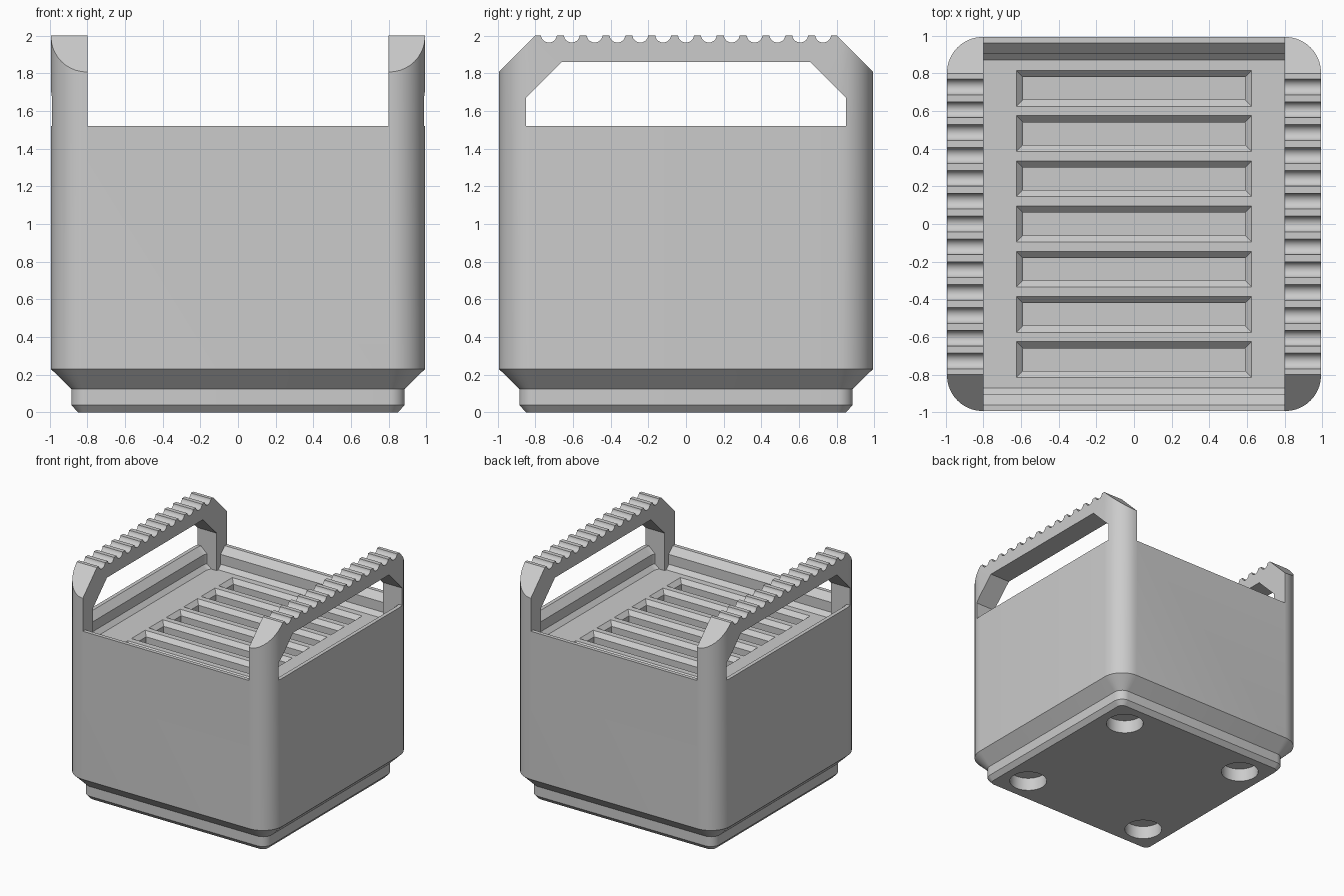
import bpy
import bmesh
import math

cube = bpy.data.objects.get("Cube")
if cube:
    bpy.data.objects.remove(cube, do_unlink=True)

CORNER = 0.803   # centre of every corner rounding
SIDE = 0.993     # half width of the bin
RIM = 1.52       # height of the rim
FLOOR = 1.344    # height of the sunken deck

grey = bpy.data.materials.new("light_grey")
grey.use_nodes = True
colour = (0.6, 0.6, 0.6, 1)
grey.diffuse_color = colour
grey.node_tree.nodes["Principled BSDF"].inputs["Base Color"].default_value = colour


def rounded_square(half, z, steps=10):
    r = half - CORNER
    ring = []
    for quarter in range(4):
        mid = math.radians(45 + 90 * quarter)
        cx = math.copysign(CORNER, math.cos(mid))
        cy = math.copysign(CORNER, math.sin(mid))
        for i in range(steps + 1):
            a = math.radians(90) * (quarter + i / steps)
            ring.append((cx + r * math.cos(a), cy + r * math.sin(a), z))
    return ring


def rectangle(hx, hy, z, y=0, x=0):
    return [(x + sx * hx, y + sy * hy, z)
            for sx, sy in ((1, 1), (-1, 1), (-1, -1), (1, -1))]


def side_profile(points, reach=1.3):
    # Profile in y and z, mirrored in y and swept across x
    full = points + [(-y, z) for y, z in reversed(points)]
    return [[(x, y, z) for y, z in full] for x in (-reach, reach)]


def disc(centre, radius, axis, steps=32):
    ring = []
    for i in range(steps):
        a = 2 * math.pi * (i + 0.5) / steps
        u, v = radius * math.cos(a), radius * math.sin(a)
        x, y, z = centre
        ring.append((x, y + u, z + v) if axis == "x" else (x + u, y + v, z))
    return ring


def solid(name, lofts):
    # One mesh holding a closed skin for each stack of rings
    bm = bmesh.new()
    for rings in lofts:
        loops = [[bm.verts.new(p) for p in ring] for ring in rings]
        n = len(loops[0])
        for low, high in zip(loops, loops[1:]):
            for i in range(n):
                j = (i + 1) % n
                bm.faces.new((low[i], low[j], high[j], high[i]))
        bm.faces.new(loops[0])
        bm.faces.new(loops[-1])
    bmesh.ops.recalc_face_normals(bm, faces=bm.faces)
    mesh = bpy.data.meshes.new(name)
    bm.to_mesh(mesh)
    bm.free()
    mesh.materials.append(grey)
    obj = bpy.data.objects.new(name, mesh)
    bpy.context.collection.objects.link(obj)
    return obj


def combine(target, tool, operation="DIFFERENCE"):
    mod = target.modifiers.new(tool.name, "BOOLEAN")
    mod.operation = operation
    mod.solver = "EXACT"
    mod.object = tool
    bpy.context.view_layer.objects.active = target
    bpy.ops.object.modifier_apply(modifier=mod.name)
    bpy.data.objects.remove(tool, do_unlink=True)


# Body with stepped foot, tall enough to include the handles
body = solid("storage_bin", [[
    rounded_square(half, z) for half, z in
    ((0.85, 0), (0.885, 0.04), (0.885, 0.125), (SIDE, 0.23), (SIDE, 2.1))]])

# Sloped handle shoulders
combine(body, solid("shoulder_shape", [side_profile(
    [(1.2, -0.1), (1.2, 1.6), (0.8, 2.0)])]), "INTERSECT")

# Open space between the two handles
combine(body, solid("handle_gap", [[
    rectangle(0.8, 1.3, RIM), rectangle(0.8, 1.3, 2.2)]]))

# Hand openings
combine(body, solid("hand_opening", [side_profile(
    [(0.85, RIM), (0.85, 1.67), (0.66, 1.86)])]))

# Stacking recess, leaving the handle posts standing in its corners
recess = solid("recess", [[
    rounded_square(half, z) for half, z in
    ((0.87, FLOOR), (0.905, FLOOR + 0.035), (0.905, RIM - 0.055),
     (0.96, RIM), (0.96, RIM + 0.08))]])
combine(recess, solid("posts", [
    [rectangle(0.2, 0.2, z, y=sy * 1.05, x=sx) for z in (1.2, 1.8)]
    for sx in (-1, 1) for sy in (-1, 1)]))
combine(body, recess)

# Seven deep slots with chamfered mouths
combine(body, solid("slots", [[
    rectangle(0.59 + grow, 0.06 + grow, z, y=0.24 * (i - 3))
    for grow, z in ((0, FLOOR - 0.6), (0, FLOOR - 0.035),
                    (0.035, FLOOR), (0.035, FLOOR + 0.05))]
    for i in range(7)]))

# Finger grooves along the handle tops
combine(body, solid("grip_grooves", [
    [disc((x, 0.1213 * i, 2.006), 0.0425, "x") for x in (-1.3, 1.3)]
    for i in range(-6, 7)]))

# Round pockets underneath
combine(body, solid("foot_pockets", [
    [disc((sx * 0.622, sy * 0.622, z), 0.153, "z") for z in (-0.1, 0.115)]
    for sx in (-1, 1) for sy in (-1, 1)]))

# Smooth roundings, crisp edges
bpy.ops.object.select_all(action="DESELECT")
body.select_set(True)
bpy.context.view_layer.objects.active = body
bpy.ops.object.shade_smooth_by_angle(angle=math.radians(30))
